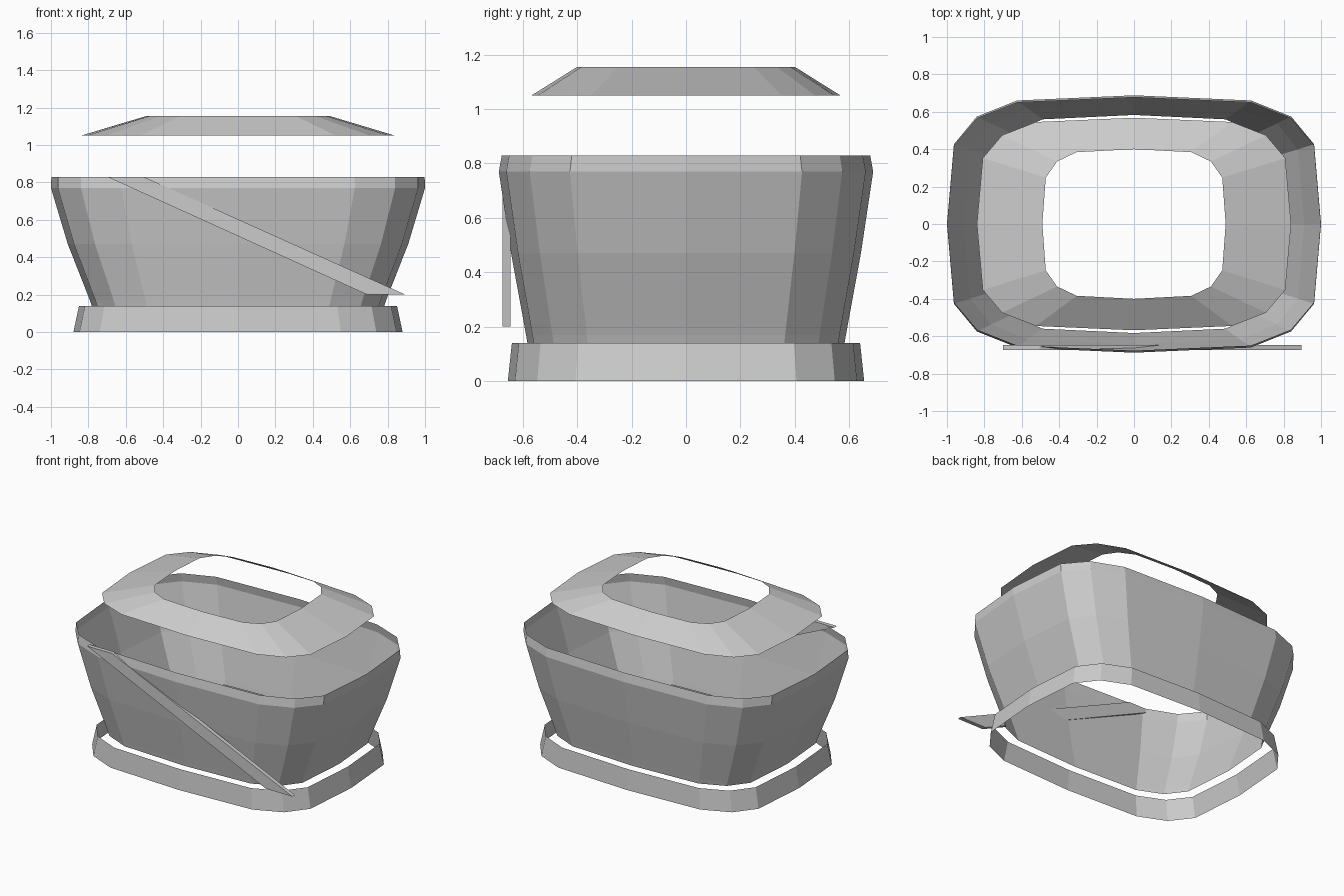
import bpy

if "Cube" in bpy.data.objects:
    bpy.data.objects.remove(bpy.data.objects["Cube"])

# Rounded-rectangle quarter outline in unit size (16 sides when mirrored)
QUARTER = [(1, 0), (0.963, 0.62), (0.84, 0.835), (0.625, 0.96), (0, 1)]


def outline():
    q = QUARTER
    half = q + [(-x, y) for x, y in reversed(q[:-1])]
    return half + [(x, -y) for x, y in reversed(half[1:-1])]


def make(name, verts, faces):
    mesh = bpy.data.meshes.new(name)
    mesh.from_pydata(verts, [], faces)
    mesh.update()
    obj = bpy.data.objects.new(name, mesh)
    bpy.context.collection.objects.link(obj)
    return obj


def open_shell(name, levels):
    """Open band through levels given as (z, half width, half depth)."""
    ring = outline()
    n = len(ring)
    verts = [(x * w, y * d, z) for z, w, d in levels for x, y in ring]
    faces = [(k * n + i, k * n + (i + 1) % n, (k + 1) * n + (i + 1) % n, (k + 1) * n + i)
             for k in range(len(levels) - 1) for i in range(n)]
    return make(name, verts, faces)


# Base band, flared body and floating top band
open_shell("base_band", [(0, 0.88, 0.655), (0.14, 0.85, 0.64)])
open_shell("body", [(0.14, 0.782, 0.583), (0.17, 0.792, 0.588), (0.47, 0.91, 0.643),
                    (0.77, 1.0, 0.688), (0.83, 0.998, 0.677)])
open_shell("top_band", [(1.05, 0.84, 0.568), (1.155, 0.49, 0.4)])

# Diagonal strip across the front
profile = [(-0.70, 0.83), (0.69, 0.2), (0.895, 0.2), (-0.505, 0.83)]
verts = [(x, y, z) for y in (-0.674, -0.646) for x, z in profile]
faces = [(0, 1, 2, 3), (7, 6, 5, 4)]
faces += [(i, i + 4, (i + 1) % 4 + 4, (i + 1) % 4) for i in range(4)]
make("diagonal_strip", verts, faces)
